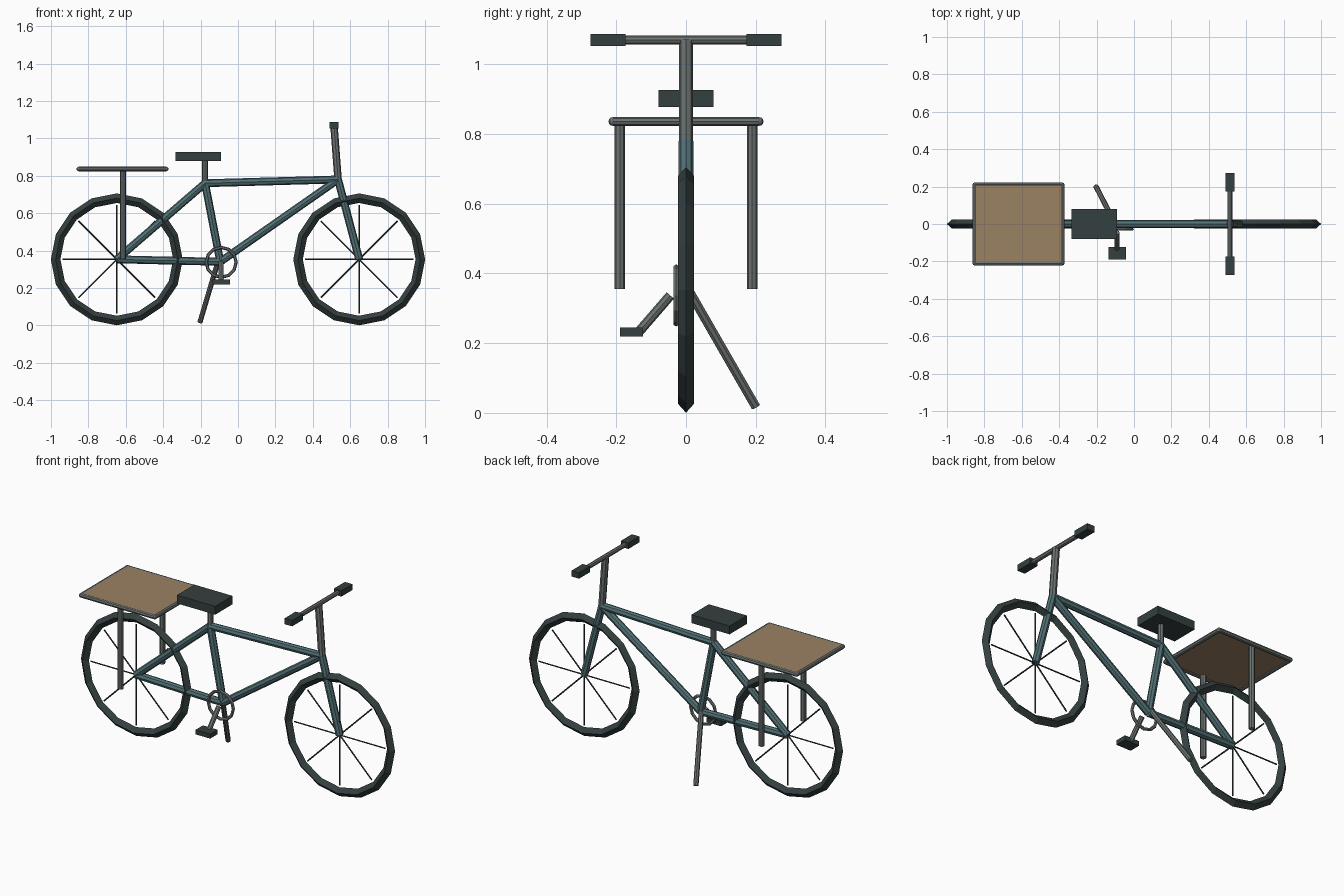
import bpy, bmesh
from math import sin, cos, pi
from mathutils import Vector, Matrix

if "Cube" in bpy.data.objects:
    bpy.data.objects.remove(bpy.data.objects["Cube"])


def material(name, rgb):
    m = bpy.data.materials.new(name)
    m.diffuse_color = (*rgb, 1)
    m.use_nodes = True
    m.node_tree.nodes["Principled BSDF"].inputs["Base Color"].default_value = m.diffuse_color
    return m


TEAL = material("teal paint", (0.085, 0.165, 0.18))
DARK = material("dark rubber", (0.035, 0.05, 0.05))
METAL = material("metal", (0.15, 0.17, 0.165))
WOOD = material("wood", (0.33, 0.22, 0.125))


def finish(name, bm, mat):
    bmesh.ops.recalc_face_normals(bm, faces=bm.faces)
    mesh = bpy.data.meshes.new(name)
    bm.to_mesh(mesh)
    bm.free()
    mesh.materials.append(mat)
    ob = bpy.data.objects.new(name, mesh)
    bpy.context.collection.objects.link(ob)
    return ob


def add_rod(bm, a, b, r, sides=8):
    a, b = Vector(a), Vector(b)
    d = b - a
    mtx = Matrix.Translation((a + b) / 2) @ d.to_track_quat('Z', 'Y').to_matrix().to_4x4()
    bmesh.ops.create_cone(bm, cap_ends=True, segments=sides, radius1=r, radius2=r,
                          depth=d.length, matrix=mtx)


def rod(name, a, b, r, mat, sides=8):
    bm = bmesh.new()
    add_rod(bm, a, b, r, sides)
    return finish(name, bm, mat)


def box(name, lo, hi, mat):
    lo, hi = Vector(lo), Vector(hi)
    bm = bmesh.new()
    bmesh.ops.create_cube(bm, size=1, matrix=Matrix.Translation((lo + hi) / 2)
                          @ Matrix.Diagonal((*(hi - lo), 1)))
    return finish(name, bm, mat)


def ring(name, center, major, r_radial, r_side, n, k, mat):
    # ring around the y axis with a k-sided section
    bm = bmesh.new()
    c = Vector(center)
    loops = []
    for i in range(n):
        a = 2 * pi * i / n
        loop = []
        for j in range(k):
            t = 2 * pi * j / k
            rad = major + r_radial * cos(t)
            loop.append(bm.verts.new(c + Vector((rad * cos(a), r_side * sin(t), rad * sin(a)))))
        loops.append(loop)
    for i in range(n):
        p, q = loops[i], loops[(i + 1) % n]
        for j in range(k):
            bm.faces.new((p[j], q[j], q[(j + 1) % k], p[(j + 1) % k]))
    return finish(name, bm, mat)


# key points of the frame
REAR, FRONT = (-0.648, 0, 0.353), (0.648, 0, 0.353)
CRANK, SEAT, HEAD = (-0.095, 0, 0.34), (-0.176, 0, 0.76), (0.535, 0, 0.78)
BAR = (0.513, 0, 1.07)

# wheels: tyre and eight spokes each
for side, hub in (("rear", REAR), ("front", FRONT)):
    ring(side + "_tyre", hub, 0.327, 0.0255, 0.023, 16, 4, DARK)
    bm = bmesh.new()
    for i in range(8):
        a = i * pi / 4
        tip = Vector(hub) + 0.29 * Vector((cos(a), 0, sin(a)))
        add_rod(bm, hub, tip, 0.004, 6)
    finish(side + "_spokes", bm, DARK)

# frame tubes
for name, a, b in (("chain_stay", REAR, CRANK), ("seat_stay", REAR, SEAT),
                   ("seat_tube", CRANK, SEAT), ("top_tube", SEAT, HEAD),
                   ("down_tube", CRANK, HEAD), ("fork", HEAD, FRONT)):
    rod(name, a, b, 0.021, TEAL)

# seat
rod("seat_post", SEAT, (-0.176, 0, 0.89), 0.016, METAL)
box("seat", (-0.333, -0.079, 0.878), (-0.09, 0.079, 0.926), DARK)

# handlebar
rod("stem", HEAD, BAR, 0.02, METAL)
rod("handlebar", (0.513, -0.25, 1.07), (0.513, 0.25, 1.07), 0.013, METAL)
for side, s in (("right", -1), ("left", 1)):
    y0, y1 = sorted((0.174 * s, 0.274 * s))
    box(side + "_grip", (0.489, y0, 1.053), (0.537, y1, 1.087), DARK)

# rear cargo rack
X0, X1, Y, Z = -0.851, -0.384, 0.21, 0.836
corners = [(X0, -Y, Z), (X1, -Y, Z), (X1, Y, Z), (X0, Y, Z)]
bm = bmesh.new()
for i, p in enumerate(corners):
    add_rod(bm, p, corners[(i + 1) % 4], 0.0125)
    bmesh.ops.create_uvsphere(bm, u_segments=8, v_segments=6, radius=0.0125,
                              matrix=Matrix.Translation(p))
finish("rack_rim", bm, METAL)
box("rack_board", (X0, -Y, 0.832), (X1, Y, 0.846), WOOD)
for side, s in (("right", -1), ("left", 1)):
    rod(side + "_rack_leg", (-0.615, 0.19 * s, 0.355), (-0.615, 0.19 * s, 0.832), 0.0155, METAL)

# drivetrain and kickstand
ring("chainring", (-0.09, -0.028, 0.337), 0.08, 0.009, 0.009, 12, 6, METAL)
rod("crank_arm", (-0.091, -0.045, 0.337), (-0.091, -0.135, 0.233), 0.014, METAL)
box("pedal", (-0.137, -0.19, 0.219), (-0.044, -0.123, 0.245), DARK)
rod("kickstand", (-0.105, 0.01, 0.348), (-0.203, 0.2, 0.018), 0.014, METAL)
